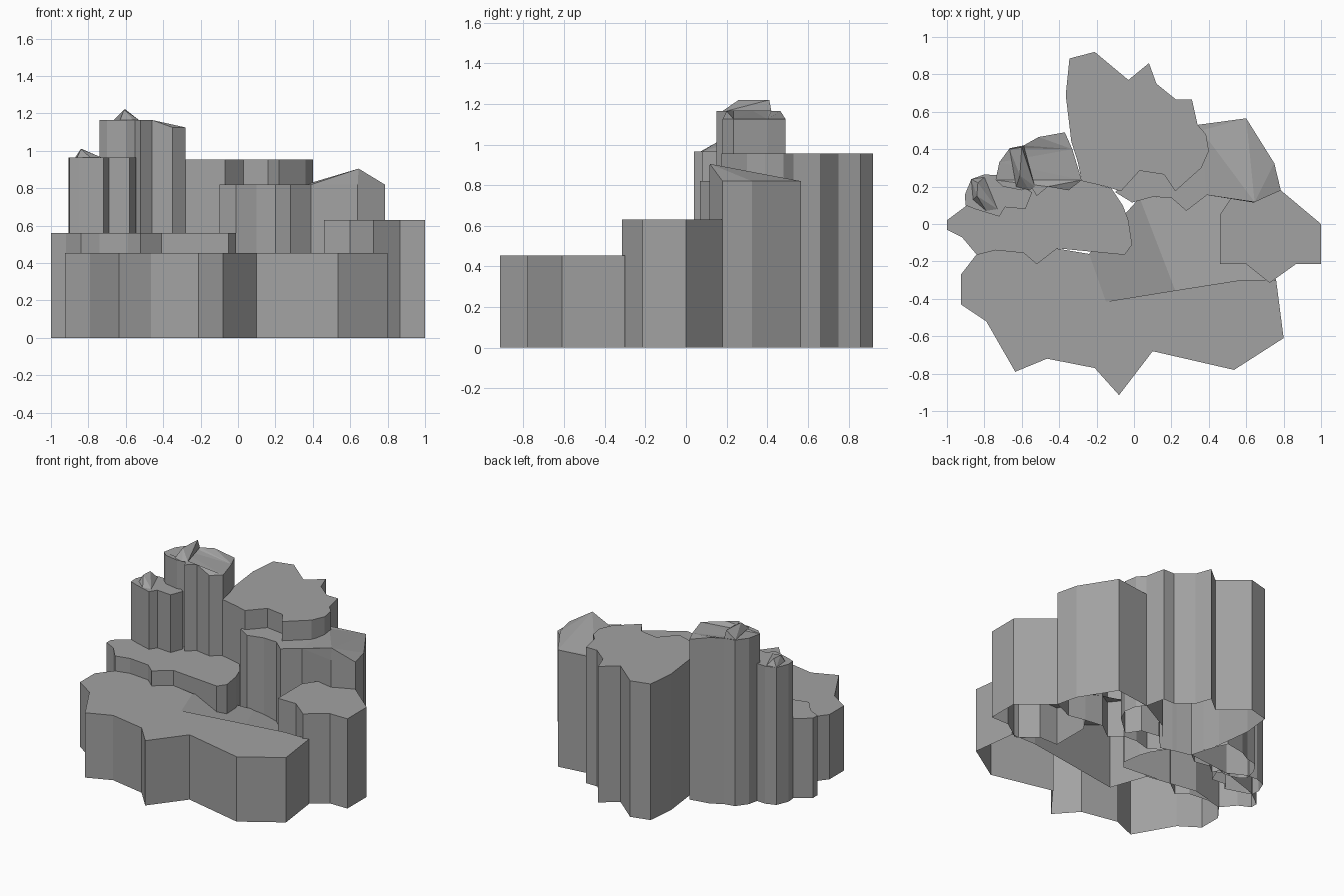
import bpy, bmesh
from mathutils.geometry import tessellate_polygon
from mathutils import Vector

if "Cube" in bpy.data.objects:
    bpy.data.objects.remove(bpy.data.objects["Cube"], do_unlink=True)

GREY = (0.36, 0.36, 0.36, 1)
stone = bpy.data.materials.new("grey_stone")
stone.use_nodes = True
stone.diffuse_color = GREY
stone.node_tree.nodes["Principled BSDF"].inputs["Base Color"].default_value = GREY


def finish(name, bm):
    mesh = bpy.data.meshes.new(name)
    bm.to_mesh(mesh)
    bm.free()
    mesh.materials.append(stone)
    obj = bpy.data.objects.new(name, mesh)
    bpy.context.collection.objects.link(obj)
    return obj


def column(name, outline, height, dip=0, dip_from=9):
    """Rock column, open underneath; the top drops by dip where x > dip_from."""
    bm = bmesh.new()
    low = [bm.verts.new((x, y, 0)) for x, y in outline]
    top = [bm.verts.new((x, y, height - (dip if x > dip_from else 0))) for x, y in outline]
    n = len(outline)
    for i in range(n):
        j = (i + 1) % n
        bm.faces.new((low[i], low[j], top[j], top[i]))
    if dip:
        flat = [Vector((x, y, 0)) for x, y in outline]
        for tri in tessellate_polygon([flat]):
            face = bm.faces.new([top[i] for i in tri])
            face.normal_update()
            if face.normal.z < 0:
                face.normal_flip()
    else:
        bm.faces.new(top)
    return finish(name, bm)


def crag(name, base, z, peaks):
    """Small faceted peak resting on a column."""
    bm = bmesh.new()
    for p in [(x, y, z) for x, y in base] + peaks:
        bm.verts.new(p)
    bmesh.ops.convex_hull(bm, input=bm.verts[:])
    return finish(name, bm)


def patch(name, points):
    bm = bmesh.new()
    bm.faces.new([bm.verts.new(p) for p in points])
    return finish(name, bm)


# Low front ledge and the sunken hollow behind it
column("front_ledge", [
    (-.84, -.16), (-.925, -.27), (-.925, -.43), (-.79, -.52), (-.635, -.79),
    (-.465, -.72), (-.21, -.77), (-.08, -.915), (.1, -.68), (.535, -.78),
    (.8, -.61), (.76, -.3), (.57, -.3), (.22, -.355), (-.15, -.415),
    (-.24, -.16), (-.6, -.1)], .455)
patch("hollow_left_slope", [(-.24, -.16, .455), (-.15, -.415, .455), (.22, -.355, .3), (.03, .14, .3)])
patch("hollow_right_slope", [(.22, -.355, .3), (.76, -.3, .3), (.62, .16, .17), (.03, .14, .3)])

# Left and right steps
column("left_step", [
    (-1, .02), (-1, -.03), (-.92, -.07), (-.84, -.165), (-.74, -.14),
    (-.59, -.155), (-.52, -.215), (-.41, -.13), (-.05, -.165), (-.01, -.11),
    (-.03, .02), (-.06, .1), (-.12, .19), (-.28, .235), (-.6, .2), (-.88, .11)], .56)
column("right_step", [
    (.46, .05), (.46, -.215), (.6, -.215), (.725, -.315), (.865, -.215),
    (1, -.215), (1, 0), (.785, .18), (.64, .115), (.52, .14)], .63)

# Rear plateau and the right shelf with its sloping peak
column("rear_plateau", [
    (-.28, .23), (-.15, .2), (-.07, .175), (.03, .285), (.16, .265),
    (.22, .175), (.36, .3), (.4, .39), (.385, .48), (.34, .53), (.31, .665),
    (.225, .665), (.12, .75), (.08, .86), (-.03, .77), (-.21, .92),
    (-.345, .885), (-.365, .69), (-.335, .44), (-.3, .33)], .955)
column("right_shelf", [
    (-.1, .17), (-.01, .115), (.1, .145), (.2, .14), (.28, .07), (.39, .155),
    (.52, .14), (.64, .115), (.785, .18), (.75, .325), (.6, .565), (.34, .53),
    (.1, .4)], .82)
crag("shelf_peak", [(.39, .155), (.64, .115), (.785, .18), (.75, .325), (.6, .565), (.36, .5)],
     .82, [(.645, .117, .905)])

# Twin towers with crags
column("tall_tower", [
    (-.28, .235), (-.33, .4), (-.37, .49), (-.51, .465), (-.59, .42),
    (-.665, .405), (-.72, .33), (-.74, .235), (-.7, .2), (-.6, .18),
    (-.55, .2), (-.52, .15), (-.46, .2), (-.35, .18)], 1.165, .04, -.4)
crag("tall_tower_crag", [(-.665, .4), (-.59, .42), (-.53, .2), (-.56, .18), (-.63, .2)],
     1.165, [(-.61, .26, 1.22), (-.6, .41, 1.22)])
column("short_tower", [
    (-.905, .155), (-.9, .1), (-.85, .08), (-.72, .04), (-.69, .09),
    (-.58, .08), (-.545, .17), (-.6, .2), (-.72, .26), (-.8, .265), (-.87, .24)], .965)
crag("short_tower_crag", [(-.87, .24), (-.8, .25), (-.73, .08), (-.79, .07), (-.86, .13)],
     .965, [(-.84, .15, 1.01), (-.835, .22, 1.01)])
